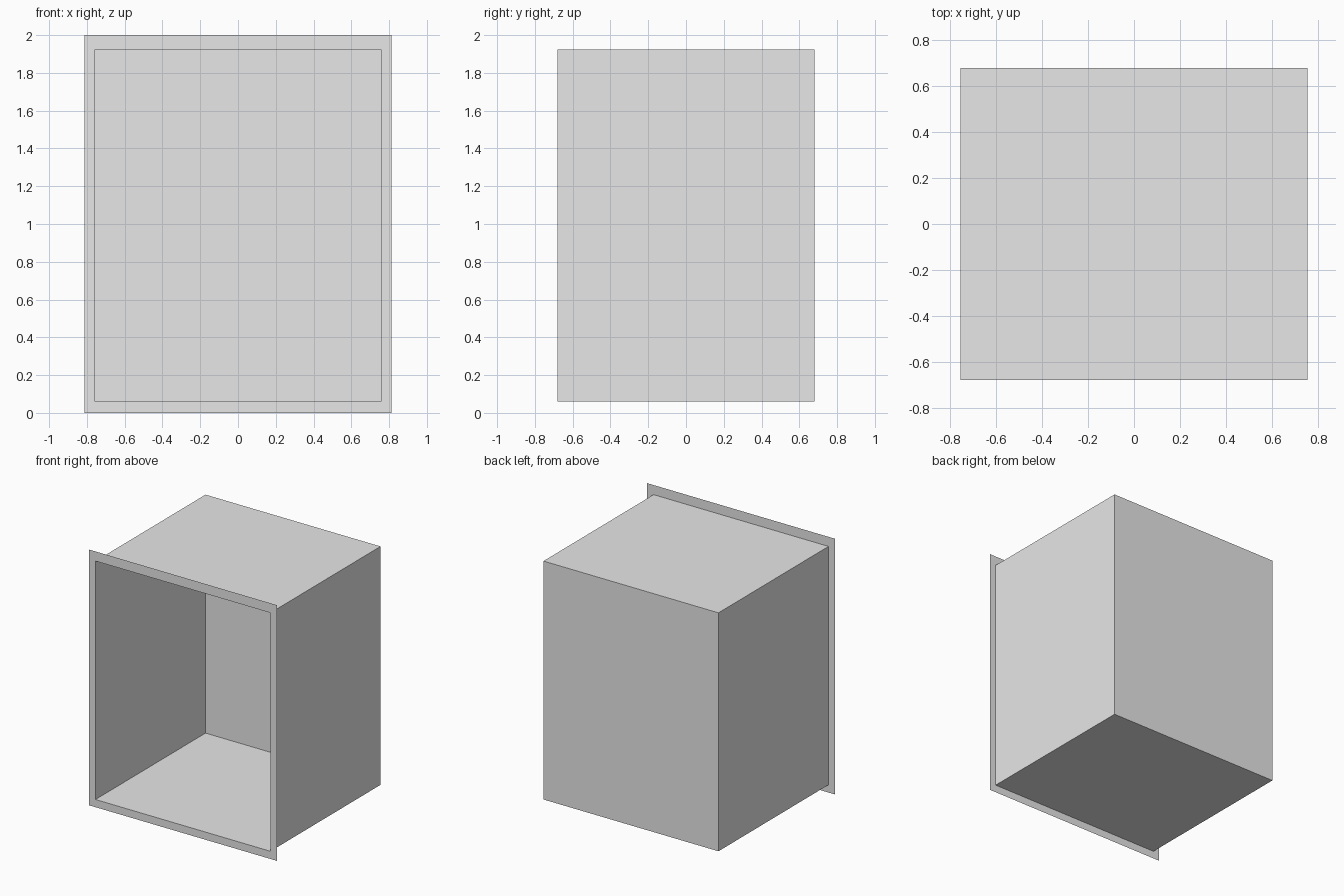
import bpy
import bmesh
from mathutils import Matrix, Vector

cube = bpy.data.objects.get("Cube")
if cube:
    bpy.data.objects.remove(cube, do_unlink=True)

HALF_W, HALF_D = 0.757, 0.68      # box half width and half depth
Z_LOW, Z_HIGH = 0.06, 1.925       # box bottom and top
RIM_HALF_W, RIM_TOP = 0.812, 2.0  # outer size of the front flange

grey = bpy.data.materials.new("light grey")
grey.use_nodes = True
colour = (0.8, 0.8, 0.8, 1)
grey.diffuse_color = colour
grey.node_tree.nodes["Principled BSDF"].inputs["Base Color"].default_value = colour


def add_object(name, bm):
    mesh = bpy.data.meshes.new(name)
    bm.to_mesh(mesh)
    bm.free()
    mesh.materials.append(grey)
    obj = bpy.data.objects.new(name, mesh)
    bpy.context.collection.objects.link(obj)


def front_rectangle(bm, half_w, low, high):
    corners = [(-half_w, low), (half_w, low), (half_w, high), (-half_w, high)]
    return [bm.verts.new((x, -HALF_D, z)) for x, z in corners]


# Thin-walled box, open at the front
bm = bmesh.new()
size = Vector((2 * HALF_W, 2 * HALF_D, Z_HIGH - Z_LOW))
place = Matrix.Translation((0, 0, (Z_LOW + Z_HIGH) / 2)) @ Matrix.Diagonal(size.to_4d())
bmesh.ops.create_cube(bm, size=1, matrix=place)
bm.normal_update()
front = [f for f in bm.faces if f.normal.y < -0.9]
bmesh.ops.delete(bm, geom=front, context='FACES_ONLY')
add_object("open_box", bm)

# Flat flange around the opening
bm = bmesh.new()
outer = front_rectangle(bm, RIM_HALF_W, 0, RIM_TOP)
inner = front_rectangle(bm, HALF_W, Z_LOW, Z_HIGH)
for i in range(4):
    j = (i + 1) % 4
    bm.faces.new((outer[i], outer[j], inner[j], inner[i]))
add_object("front_flange", bm)
